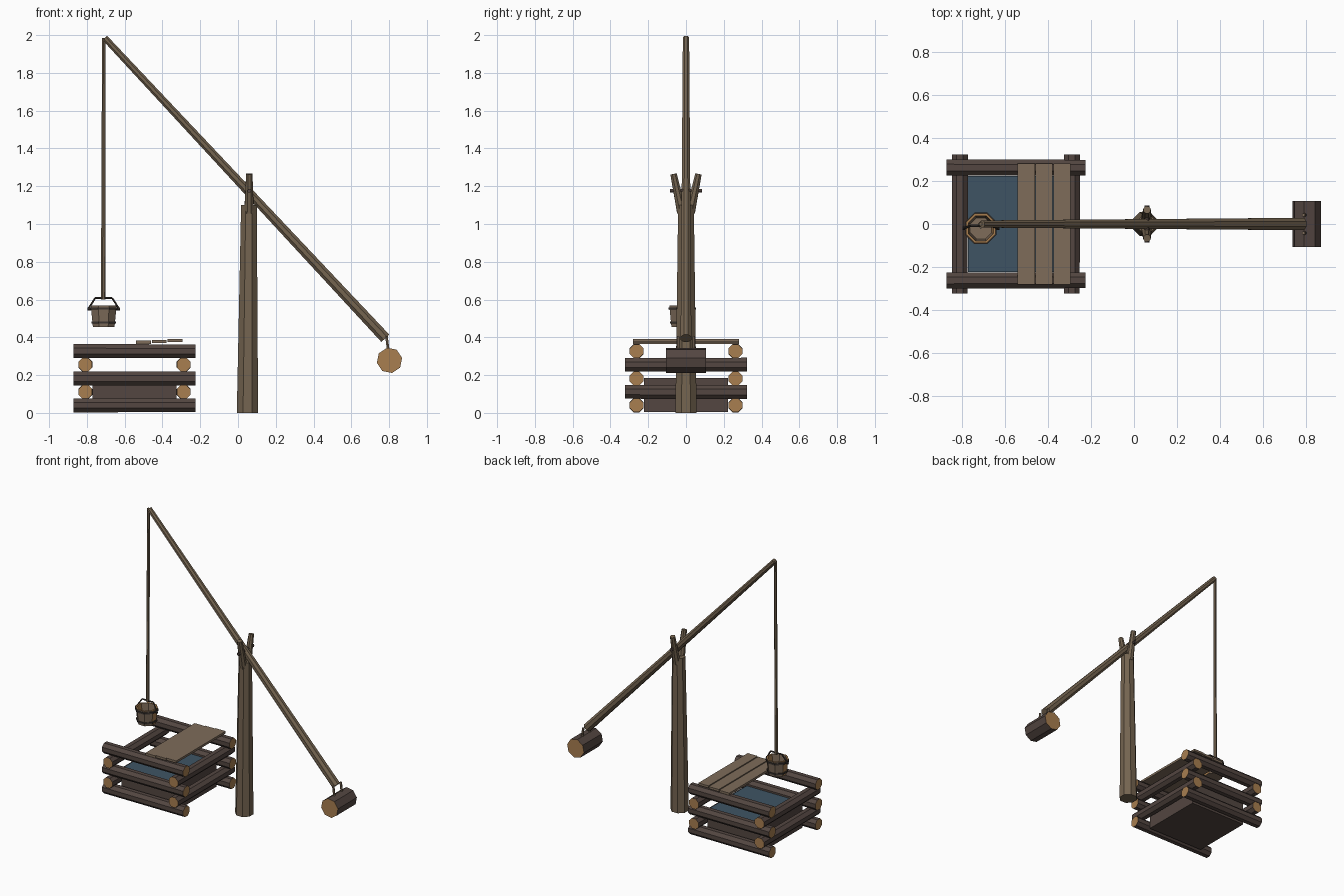
import bpy, bmesh, math
from mathutils import Vector, Matrix

if "Cube" in bpy.data.objects:
    bpy.data.objects.remove(bpy.data.objects["Cube"])


def material(name, *rgb):
    """Flat colour given as 0-255 display values."""
    lin = [((c / 255 + 0.055) / 1.055) ** 2.4 for c in rgb] + [1]
    m = bpy.data.materials.new(name)
    m.use_nodes = True
    m.diffuse_color = lin
    m.node_tree.nodes["Principled BSDF"].inputs["Base Color"].default_value = lin
    return m


bark = material("dark bark", 83, 70, 65)
cut = material("cut wood", 168, 126, 80)
wood = material("weathered wood", 126, 108, 90)
pale = material("beam wood", 116, 100, 80)
water = material("water", 62, 84, 100)
iron = material("dark iron", 58, 52, 48)


def finish(name, bm, mats):
    bmesh.ops.recalc_face_normals(bm, faces=bm.faces)
    me = bpy.data.meshes.new(name)
    bm.to_mesh(me)
    bm.free()
    for m in mats:
        me.materials.append(m)
    ob = bpy.data.objects.new(name, me)
    bpy.context.collection.objects.link(ob)
    return ob


def rod(name, a, b, r1, r2, mat, end=None, sides=8, twist=0.5):
    """Tapered faceted pole from a to b; twist is a fraction of one side."""
    a, b = Vector(a), Vector(b)
    d = b - a
    turn = Matrix.Rotation(twist * math.tau / sides, 4, 'Z')
    place = Matrix.Translation((a + b) / 2) @ d.to_track_quat('Z', 'Y').to_matrix().to_4x4()
    bm = bmesh.new()
    bmesh.ops.create_cone(bm, cap_ends=True, segments=sides, radius1=r1,
                          radius2=r2, depth=d.length, matrix=place @ turn)
    axis = d.normalized()
    for f in bm.faces:
        f.material_index = int(abs(f.normal.dot(axis)) > 0.9)
    return finish(name, bm, [mat, end or mat])


def box(name, centre, size, mats):
    bm = bmesh.new()
    bmesh.ops.create_cube(bm, size=1, matrix=Matrix.Translation(centre) @ Matrix.Diagonal((*size, 1)))
    for f in bm.faces:
        f.material_index = int(len(mats) > 1 and f.normal.z > 0.9)
    return finish(name, bm, mats)


def lathe(name, profile, centre, mats, rule=None, sides=8):
    """Closed profile of (radius, height) pairs turned around z."""
    bm = bmesh.new()
    rings = []
    for r, z in profile:
        rings.append([bm.verts.new((centre[0] + r * math.cos((i + 0.5) * math.tau / sides),
                                    centre[1] + r * math.sin((i + 0.5) * math.tau / sides), z))
                      for i in range(sides)])
    for p, q in zip(rings, rings[1:] + rings[:1]):
        for i in range(sides):
            j = (i + 1) % sides
            bm.faces.new((p[i], p[j], q[j], q[i]))
    bmesh.ops.recalc_face_normals(bm, faces=bm.faces)
    if rule:
        for f in bm.faces:
            f.material_index = int(rule(f))
    return finish(name, bm, mats)


# Log crib around the well
CX = -0.548
for level, z in enumerate((0.04, 0.182, 0.327)):
    for side, y in (("front", -0.262), ("back", 0.262)):
        rod(f"{side}_log_{level}", (CX - 0.322, y, z), (CX + 0.322, y, z), 0.04, 0.039, bark, cut)
for level, z in enumerate((0.111, 0.255)):
    for side, x in (("right", CX - 0.26), ("left", CX + 0.26)):
        rod(f"{side}_log_{level}", (x, -0.322, z), (x, 0.322, z), 0.039, 0.04, bark, cut)

# Well shaft with the water as its top face
box("well_shaft", (CX, 0, 0.096), (0.445, 0.445, 0.18), [bark, water])

# Cover planks
for i in range(3):
    box(f"cover_plank_{i}", (-0.5 + i * 0.083, 0, 0.374 + i * 0.004),
        (0.079, 0.56, 0.016), [wood])

# Forked post and pivot pin
rod("post", (0.05, 0, 0), (0.058, 0, 1.1), 0.061, 0.045, pale)
for side, s in (("front", -1), ("back", 1)):
    rod(f"{side}_fork", (0.058, s * 0.022, 1.06), (0.06, s * 0.066, 1.265), 0.027, 0.018, pale)
rod("pivot_pin", (0.06, -0.085, 1.175), (0.06, 0.085, 1.175), 0.011, 0.011, bark, sides=6)

# Sweep beam and hanging pole
rod("sweep_beam", (0.78, 0, 0.395), (-0.705, 0, 1.985), 0.031, 0.018, pale)
rod("hanging_pole", (-0.714, -0.004, 0.6), (-0.71, 0, 1.985), 0.012, 0.01, pale, sides=6)

# Counterweight log on two pegs
rod("counterweight", (0.802, -0.107, 0.278), (0.802, 0.107, 0.278), 0.068, 0.068, bark, cut, twist=0.75)
for side, y in (("front", -0.042), ("back", 0.042)):
    rod(f"{side}_peg", (0.797, y, 0.32), (0.786, y, 0.405), 0.008, 0.008, wood, sides=6)

# Bucket with hoops and handle
BX, BY = -0.711, -0.02
AXIS = (BX, BY)
lathe("bucket", [(0.001, 0.456), (0.062, 0.456), (0.074, 0.568), (0.063, 0.568),
                 (0.053, 0.475), (0.001, 0.475)], AXIS, [wood, cut],
      lambda f: abs(f.normal.x) > 0.9 or (f.normal.z > 0.9 and f.calc_center_median().z > 0.55))
for name, z, r in (("lower_hoop", 0.478, 0.0645), ("upper_hoop", 0.553, 0.0725)):
    lathe(name, [(r, z - 0.006), (r + 0.006, z - 0.006), (r + 0.006, z + 0.006), (r, z + 0.006)],
          AXIS, [iron])
arc = [(BX + dx, BY + dy, z) for dx, dy, z in
       ((-0.082, 0, 0.55), (-0.045, 0.012, 0.608), (0.045, 0.012, 0.608), (0.082, 0, 0.55))]
for i in range(3):
    rod(f"handle_bar_{i}", arc[i], arc[i + 1], 0.005, 0.005, iron, sides=6)
for side, s in (("right", -1), ("left", 1)):
    rod(f"{side}_handle_ear", (BX + s * 0.066, BY, 0.55), (BX + s * 0.086, BY, 0.55),
        0.008, 0.008, iron, sides=6)
